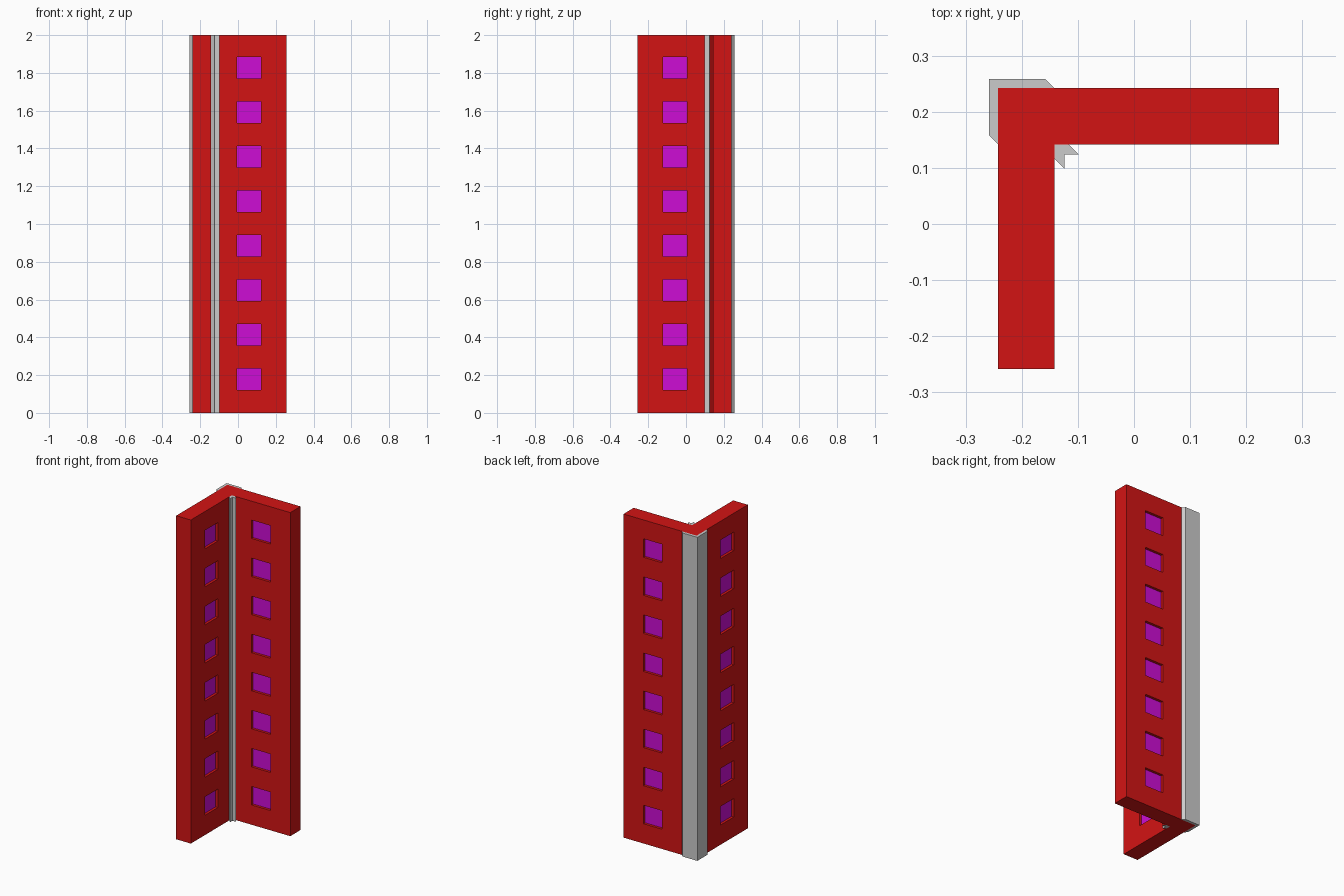
import bpy, bmesh
from mathutils import Vector

if "Cube" in bpy.data.objects:
    bpy.data.objects.remove(bpy.data.objects["Cube"])

H = 2.0                      # height
OUT, IN, END = 0.242, 0.142, 0.258   # outer face, inner face, wing tip
WIN_X, WIN_W, WIN_H = 0.0575, 0.128, 0.114
WIN_Z = [0.179 + i * 0.2353 for i in range(8)]
MID = (OUT + IN) / 2


def material(name, rgb):
    m = bpy.data.materials.new(name)
    m.diffuse_color = (*rgb, 1)
    m.use_nodes = True
    m.node_tree.nodes["Principled BSDF"].inputs["Base Color"].default_value = m.diffuse_color
    return m


def finish(name, bm, mats=()):
    bmesh.ops.recalc_face_normals(bm, faces=bm.faces)
    me = bpy.data.meshes.new(name)
    bm.to_mesh(me)
    bm.free()
    ob = bpy.data.objects.new(name, me)
    bpy.context.collection.objects.link(ob)
    for m in mats:
        me.materials.append(m)
    return ob


def extruded(name, profile, mats=()):
    bm = bmesh.new()
    face = bm.faces.new([bm.verts.new((x, y, 0)) for x, y in profile])
    new = bmesh.ops.extrude_face_region(bm, geom=[face])["geom"]
    top = [v for v in new if isinstance(v, bmesh.types.BMVert)]
    bmesh.ops.translate(bm, verts=top, vec=(0, 0, H))
    return finish(name, bm, mats)


def window_boxes(name, depth, grow=0.0, mats=()):
    """One box per window, on both wings."""
    bm = bmesh.new()
    w, h = WIN_W + grow, WIN_H + grow
    for z in WIN_Z:
        for pos, size in (((WIN_X, MID), (w, depth)), ((-MID, -WIN_X), (depth, w))):
            vs = bmesh.ops.create_cube(bm, size=1)["verts"]
            bmesh.ops.scale(bm, vec=(*size, h), verts=vs)
            bmesh.ops.translate(bm, vec=Vector((*pos, z)), verts=vs)
    return finish(name, bm, mats)


red = material("red_wall", (0.65, 0.007, 0.007))
purple = material("purple_glass", (0.61, 0.004, 0.66))
grey = material("grey_trim", (0.8, 0.8, 0.8))

# L-shaped wall
wall = extruded("corner_wall", [(-OUT, OUT), (END, OUT), (END, IN), (-IN, IN),
                                (-IN, -END), (-OUT, -END)], [red])

# Window openings cut through both wings
cutter = window_boxes("window_cutter", 0.2)
cutter.hide_render = True
cutter.hide_set(True)
cut = wall.modifiers.new("window_openings", "BOOLEAN")
cut.operation = "DIFFERENCE"
cut.solver = "EXACT"
cut.object = cutter
bpy.context.view_layer.objects.active = wall
bpy.ops.object.modifier_apply(modifier=cut.name)
bpy.data.objects.remove(cutter)

# Recessed panes
window_boxes("window_panes", 0.068, 0.001, [purple])

# Outer corner trim with bevelled edges
T = 0.016
extruded("outer_corner_trim", [(-OUT - T, OUT + T), (-OUT + 0.084, OUT + T), (-IN, OUT),
                               (-OUT, OUT), (-OUT, IN), (-OUT - T, OUT - 0.084)])

# Inner corner trim with angled edges; the edge facing the back is red
trim = extruded("inner_corner_trim", [(-IN, IN), (-0.117, IN), (-0.099, 0.124), (-0.124, 0.124),
                                      (-0.124, 0.099), (-IN, 0.117)], [grey, red])
for p in trim.data.polygons:
    if p.normal.x > 0.5 and p.normal.y > 0.5:
        p.material_index = 1
